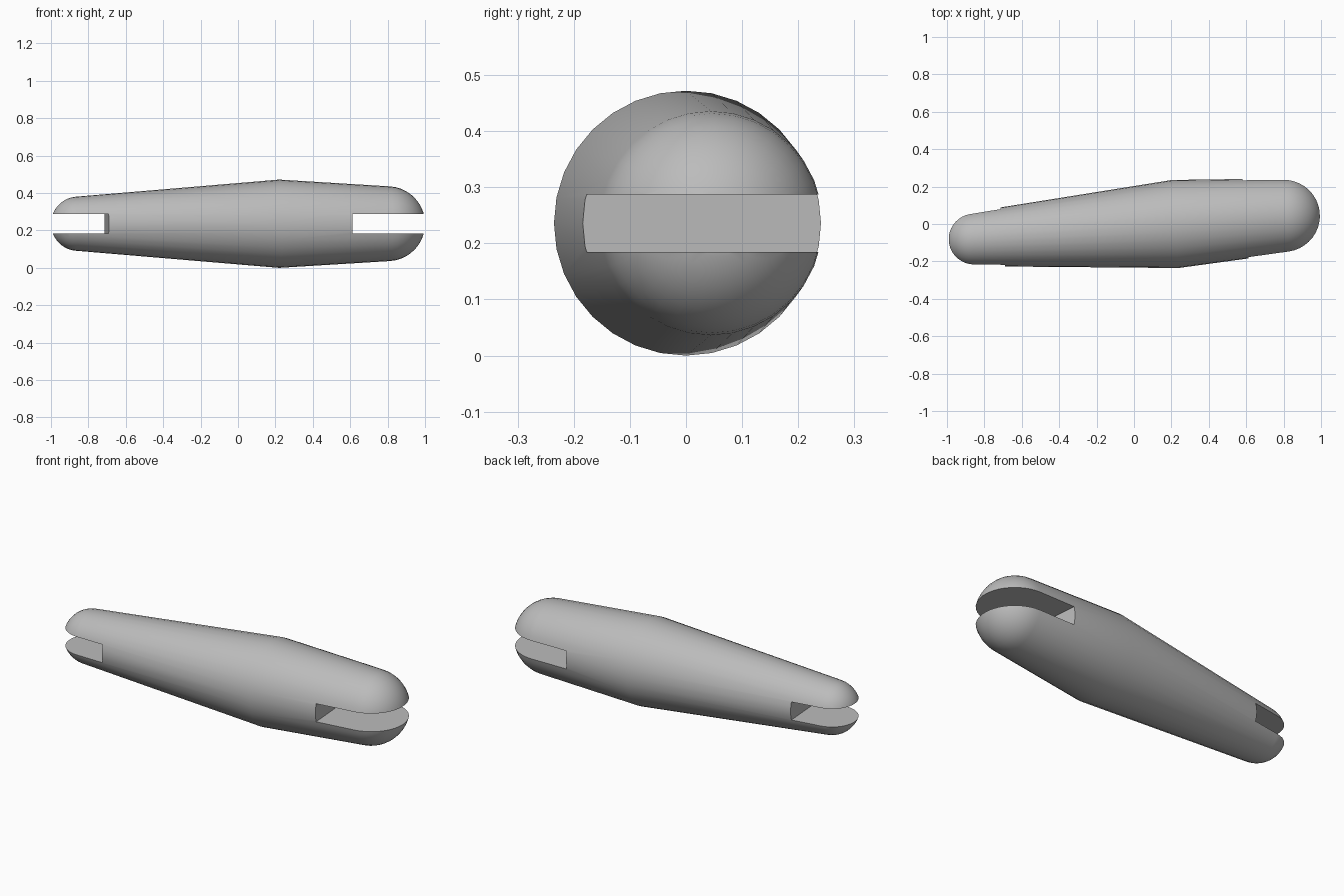
import bpy, bmesh, math
from mathutils import Matrix, Vector

if "Cube" in bpy.data.objects:
    bpy.data.objects.remove(bpy.data.objects["Cube"], do_unlink=True)

SIDES = 32
MID_R = 0.236
RIGHT_U, RIGHT_R = -1.078, 0.145   # slim end: centre along the axis, radius
LEFT_U, LEFT_R = 0.582, 0.2        # thick end
SLOT = 0.102
PLACE = Matrix.Translation((0.22, 0, MID_R)) @ Matrix.Rotation(math.radians(4.3), 4, 'Z')

grey = bpy.data.materials.new("plain grey")
grey.use_nodes = True
grey.diffuse_color = (0.5, 0.5, 0.5, 1)
grey.node_tree.nodes["Principled BSDF"].inputs["Base Color"].default_value = (0.5, 0.5, 0.5, 1)


def make_object(name, bm):
    mesh = bpy.data.meshes.new(name)
    bmesh.ops.recalc_face_normals(bm, faces=bm.faces)
    bm.to_mesh(mesh)
    bm.free()
    mesh.materials.append(grey)
    obj = bpy.data.objects.new(name, mesh)
    obj.matrix_world = PLACE
    bpy.context.collection.objects.link(obj)
    return obj


def round_end(centre, radius, side, steps=10):
    """Quarter arc from the pole to where it meets the cone tangentially."""
    stop = math.pi / 2 - math.asin((MID_R - radius) / abs(centre))
    angles = [stop * i / steps for i in range(steps + 1)]
    return [Vector((centre + side * radius * math.cos(a), 0, radius * math.sin(a)))
            for a in angles]


# Body: double taper with domed ends, turned about its long axis
profile = round_end(RIGHT_U, RIGHT_R, -1) + [Vector((0, 0, MID_R))]
profile += reversed(round_end(LEFT_U, LEFT_R, 1))
bm = bmesh.new()
verts = [bm.verts.new(p) for p in profile]
edges = [bm.edges.new(pair) for pair in zip(verts, verts[1:])]
bmesh.ops.spin(bm, geom=verts + edges, cent=(0, 0, 0), axis=(1, 0, 0),
               angle=math.tau, steps=SIDES)
bmesh.ops.remove_doubles(bm, verts=bm.verts, dist=1e-5)
body = make_object("tapered_body", bm)

# Flat slots cut through both ends
bpy.context.view_layer.objects.active = body
body.select_set(True)
for name, inner, outer in (("right_slot", -0.925, -1.5), ("left_slot", 0.377, 1.1)):
    bm = bmesh.new()
    bmesh.ops.create_cube(bm, size=1)
    bmesh.ops.scale(bm, verts=bm.verts, vec=(abs(outer - inner), 1, SLOT))
    bmesh.ops.translate(bm, verts=bm.verts, vec=((inner + outer) / 2, 0, 0))
    cutter = make_object(name, bm)
    cutter.hide_render = True
    cut = body.modifiers.new(name, 'BOOLEAN')
    cut.operation = 'DIFFERENCE'
    cut.solver = 'EXACT'
    cut.object = cutter
    bpy.context.view_layer.update()
    bpy.ops.object.modifier_apply(modifier=cut.name)
    bpy.data.objects.remove(cutter, do_unlink=True)

bpy.ops.object.shade_smooth_by_angle(angle=math.radians(30))
